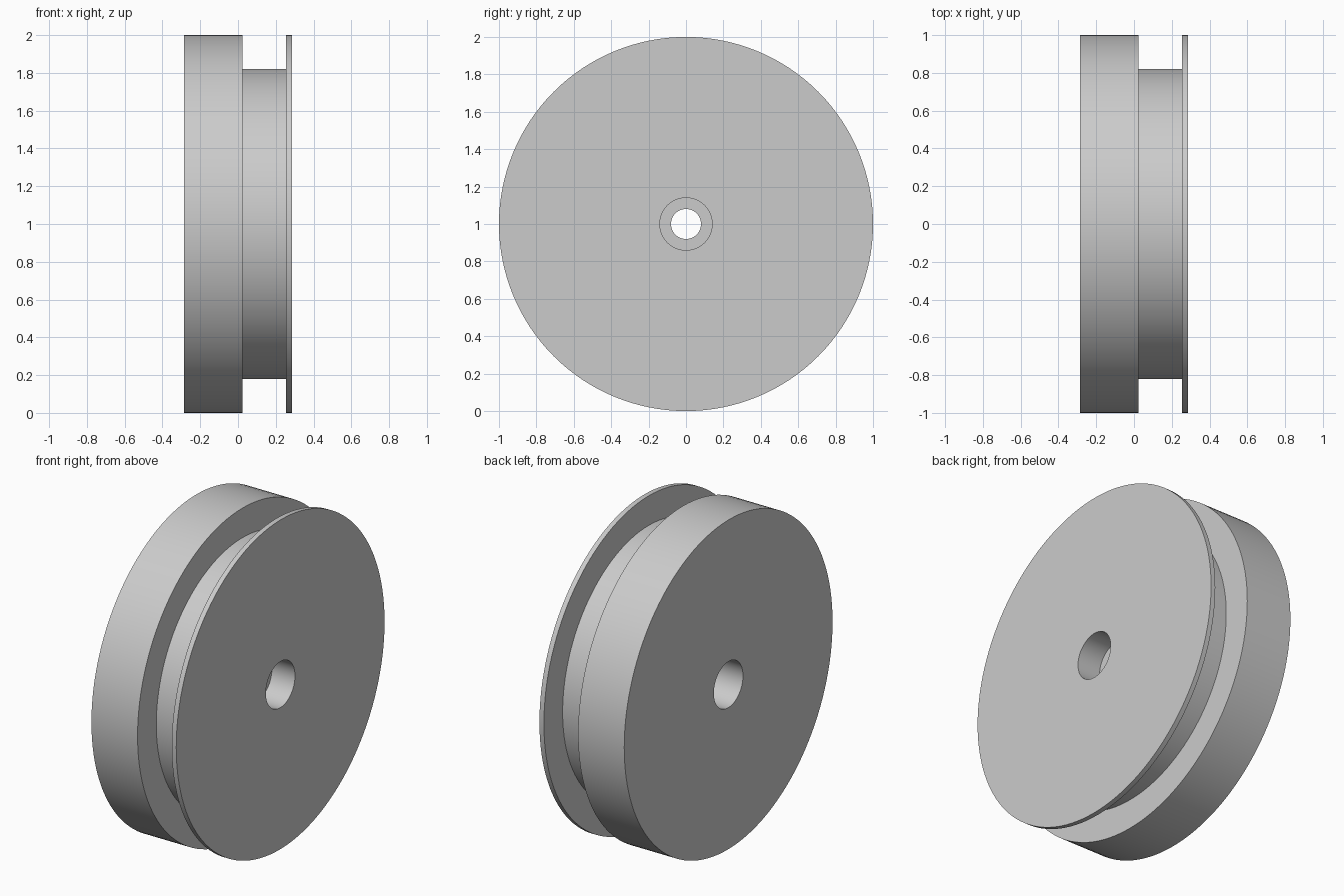
import bpy
import bmesh
import math
from mathutils import Matrix, Vector

cube = bpy.data.objects.get("Cube")
if cube:
    bpy.data.objects.remove(cube, do_unlink=True)

SEGMENTS = 128

grey = bpy.data.materials.new("plain_grey")
grey.use_nodes = True
colour = (0.6, 0.6, 0.6, 1)
grey.diffuse_color = colour
grey.node_tree.nodes["Principled BSDF"].inputs["Base Color"].default_value = colour


def lathe(name, profile):
    """Spin a closed (x, radius) profile around the x axis."""
    bm = bmesh.new()
    verts = [bm.verts.new((x, 0, r)) for x, r in profile]
    edges = [bm.edges.new((verts[i - 1], verts[i])) for i in range(len(verts))]
    bmesh.ops.spin(bm, geom=verts + edges, cent=(0, 0, 0), axis=(1, 0, 0),
                   angle=math.tau, steps=SEGMENTS, use_merge=True)
    bmesh.ops.remove_doubles(bm, verts=bm.verts, dist=0.0001)
    bmesh.ops.recalc_face_normals(bm, faces=bm.faces)
    # Stand the wheel on the floor
    bmesh.ops.transform(bm, matrix=Matrix.Translation(Vector((0, 0, 1))), verts=bm.verts)
    mesh = bpy.data.meshes.new(name)
    bm.to_mesh(mesh)
    bm.free()
    mesh.materials.append(grey)
    obj = bpy.data.objects.new(name, mesh)
    bpy.context.collection.objects.link(obj)
    bpy.ops.object.select_all(action="DESELECT")
    obj.select_set(True)
    bpy.context.view_layer.objects.active = obj
    bpy.ops.object.shade_smooth_by_angle(angle=math.radians(30))
    return obj


half, groove_start, groove_end = 0.285, 0.025, 0.255
rim, groove, bore, hole = 1.0, 0.82, 0.14, 0.08
web_right, web_left = 0.13, 0.03

lathe("grooved_wheel", [
    # Wide rim, groove and thin flange
    (-half, rim), (groove_start, rim), (groove_start, groove),
    (groove_end, groove), (groove_end, rim), (half, rim),
    # Stepped bore with a narrow inner web
    (half, bore), (web_right, bore), (web_right, hole),
    (web_left, hole), (web_left, bore), (-half, bore),
])
